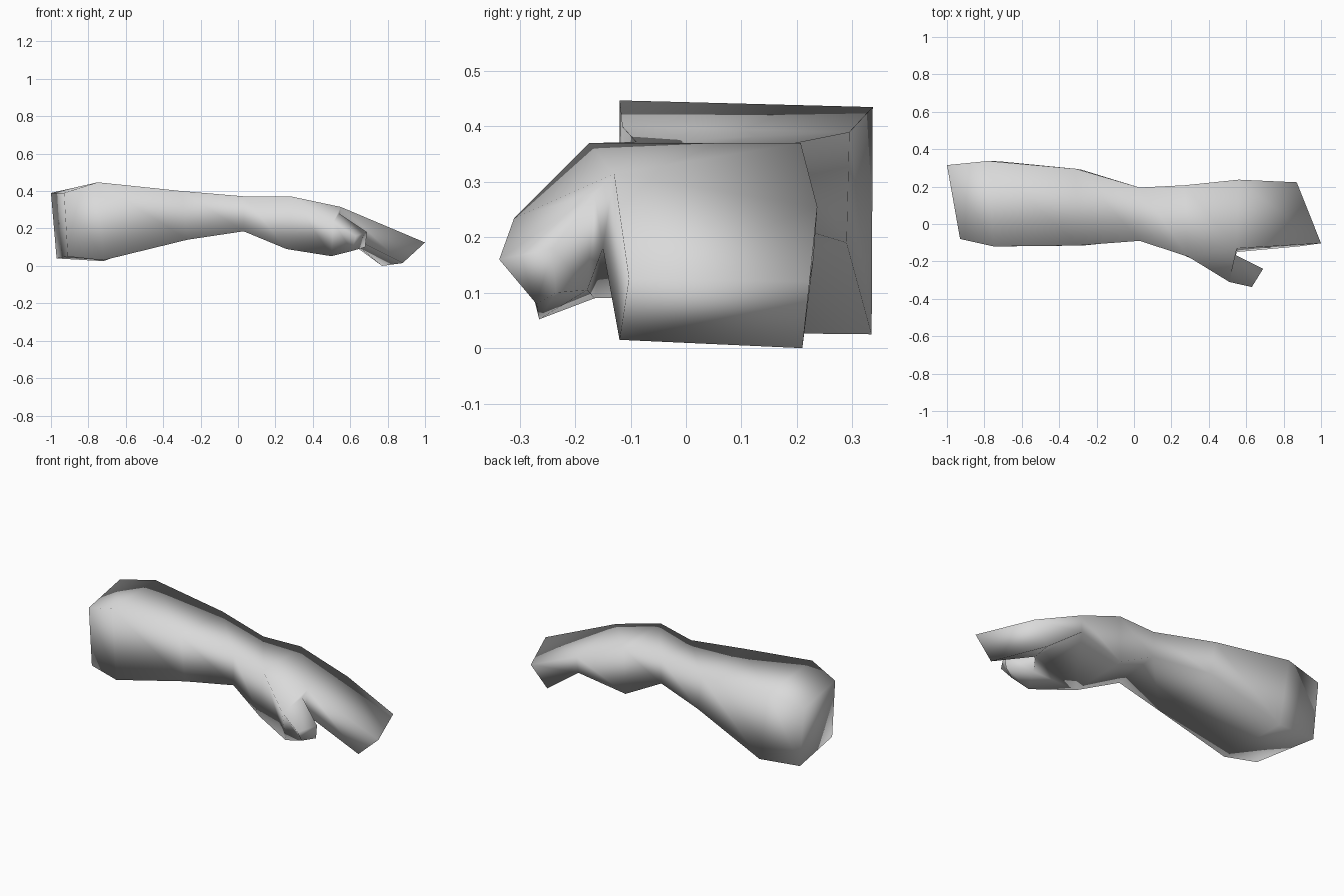
import bpy, bmesh

cube = bpy.data.objects.get("Cube")
if cube:
    bpy.data.objects.remove(cube, do_unlink=True)

skin = bpy.data.materials.new("plain_grey")
skin.use_nodes = True
skin.diffuse_color = (0.7, 0.7, 0.7, 1)
skin.node_tree.nodes["Principled BSDF"].inputs["Base Color"].default_value = (0.7, 0.7, 0.7, 1)

bm = bmesh.new()


def ring(*points):
    return [bm.verts.new(p) for p in points]


def bridge(a, b, skip=None):
    """Join two four-cornered sections, leaving out one side if asked."""
    for i in range(4):
        if i != skip:
            j = (i + 1) % 4
            bm.faces.new((a[i], a[j], b[j], b[i]))


# Arm sections: front bottom, back bottom, back top, front top
elbow = ring((-.91, -.08, .05), (-.97, .31, .04), (-1, .315, .39), (-.93, -.08, .39))
upper = ring((-.72, -.12, .03), (-.72, .335, .025), (-.78, .337, .435), (-.75, -.12, .447))
forearm = ring((-.27, -.115, .14), (-.28, .29, .19), (-.31, .295, .39), (-.3, -.115, .4))
wrist = ring((.03, -.085, .185), (.03, .19, .22), (.03, .195, .37), (.03, -.09, .372))
heel = ring((.26, -.165, .09), (.26, .2, .1), (.27, .207, .37), (.29, -.175, .37))
knuckle = ring((.55, -.15, .18), (.55, .23, .16), (.56, .237, .255), (.55, -.13, .315))
fingers = ring((.88, -.12, .015), (.77, .21, 0), (.87, .223, .12), (1, -.103, .125))

# Forearm and hand, open on the front of the palm for the thumb
sections = [elbow, upper, forearm, wrist, heel, knuckle, fingers]
for a, b in zip(sections, sections[1:]):
    bridge(a, b, skip=3 if a is heel else None)
bm.faces.new(elbow)
bm.faces.new(fingers)

# Thumb grown out of that opening
base = [heel[0], knuckle[0], knuckle[3], heel[3]]
joint = ring((.5, -.265, .052), (.54, -.178, .105), (.54, -.165, .28), (.51, -.31, .235))
tip = ring((.61, -.27, .08), (.68, -.235, .1), (.69, -.24, .18), (.63, -.337, .16))
bridge(base, joint)
bridge(joint, tip)
bm.faces.new(tip)

bmesh.ops.recalc_face_normals(bm, faces=bm.faces)
for face in bm.faces:
    face.smooth = True

mesh = bpy.data.meshes.new("forearm_and_hand")
bm.to_mesh(mesh)
bm.free()
mesh.materials.append(skin)
arm = bpy.data.objects.new("forearm_and_hand", mesh)
bpy.context.collection.objects.link(arm)
